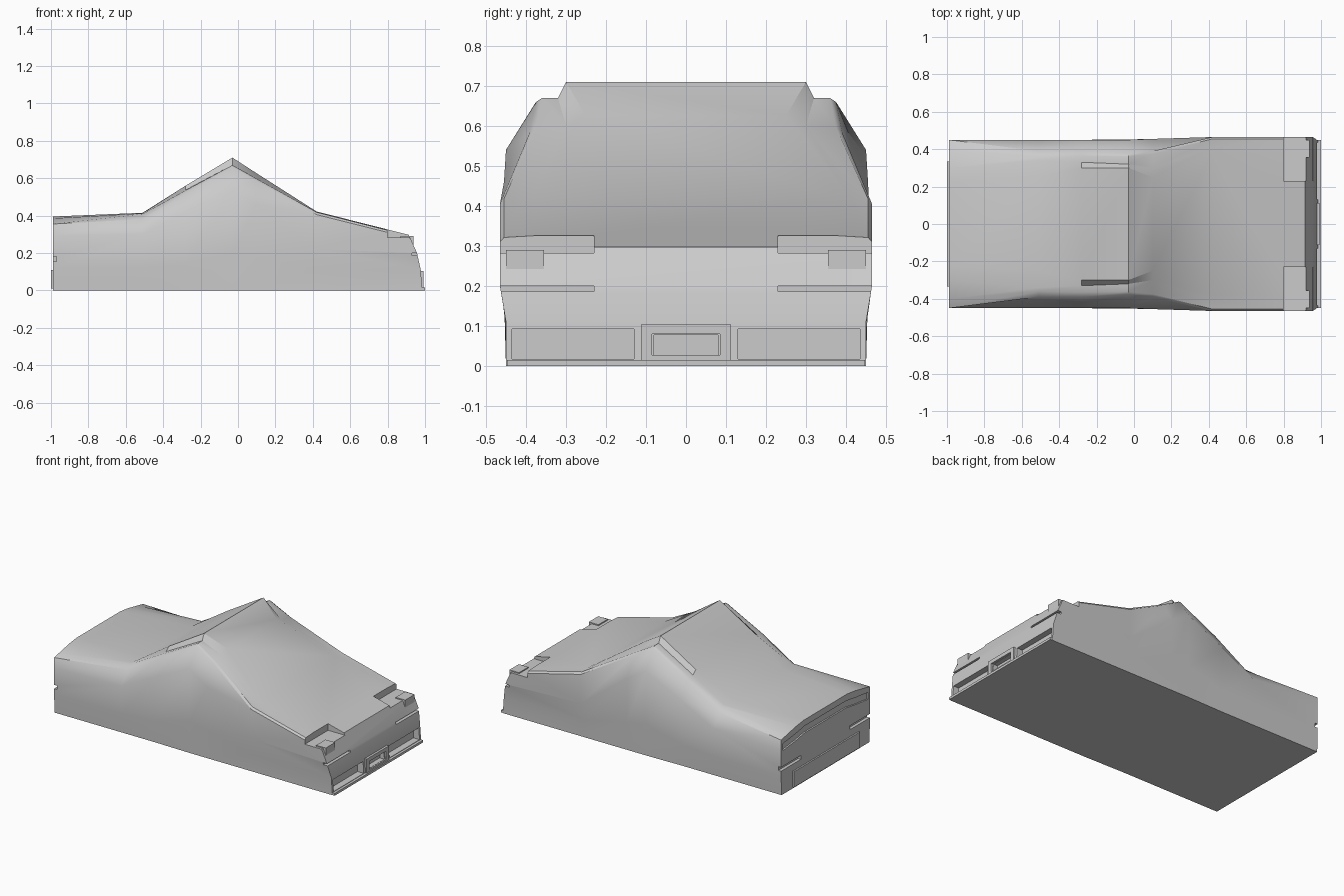
import bpy, bmesh

if "Cube" in bpy.data.objects:
    bpy.data.objects.remove(bpy.data.objects["Cube"])

mat = bpy.data.materials.new("body grey")
mat.diffuse_color = (0.6, 0.6, 0.6, 1)
mat.use_nodes = True
mat.node_tree.nodes["Principled BSDF"].inputs["Base Color"].default_value = mat.diffuse_color


def make_object(name, bm):
    bmesh.ops.recalc_face_normals(bm, faces=bm.faces)
    me = bpy.data.meshes.new(name)
    bm.to_mesh(me)
    bm.free()
    me.materials.append(mat)
    ob = bpy.data.objects.new(name, me)
    bpy.context.collection.objects.link(ob)
    return ob


def add_box(bm, x, y, z):
    m = bmesh.ops.create_cube(bm, size=1)["verts"]
    for v in m:
        v.co = [r[0] + (r[1] - r[0]) * (c + 0.5) for r, c in zip((x, y, z), v.co)]


def add_pair(bm, x, y, z):
    add_box(bm, x, y, z)
    add_box(bm, x, (-y[1], -y[0]), z)


def nose_x(z):
    # rounded nose profile
    pts = [(0, 0.985), (0.11, 0.977), (0.2, 0.957), (0.3, 0.912)]
    for (z0, x0), (z1, x1) in zip(pts, pts[1:]):
        if z <= z1:
            return x0 + (x1 - x0) * (z - z0) / (z1 - z0)
    return pts[-1][1]


# Car body: half cross-sections (y, z) lofted from tail to nose
# order: sill, rub line, shoulder, upper side, rail outer, rail inner, roof edge
sections = [
    (-0.99, [(.445, 0), (.45, .12), (.45, .29), (.45, .355), (.40, .365), (.30, .385), (.22, .395)]),
    (-0.51, [(.445, 0), (.45, .12), (.45, .30), (.39, .38), (.36, .408), (.34, .412), (.25, .415)]),
    (-0.28, [(.445, 0), (.45, .14), (.45, .42), (.39, .52), (.365, .535), (.33, .537), (.30, .56)]),
    (-0.03, [(.45, 0), (.452, .2), (.45, .54), (.375, .66), (.36, .67), (.32, .67), (.30, .71)]),
    (0.10, [(.45, 0), (.455, .18), (.455, .46), (.39, .585), (.375, .597), (.30, .60), (.25, .626)]),
    (0.42, [(.45, 0), (.452, .11), (.465, .22), (.465, .405), (.455, .418), (.41, .42), (.38, .422)]),
    (None, [(.45, 0), (.45, .11), (.465, .2), (.465, .28), (.455, .292), (.41, .295), (.38, .297)]),
]
bm = bmesh.new()
rings = []
for x, half in sections:
    pos = lambda z: nose_x(z) if x is None else x
    right = [bm.verts.new((pos(z), -y, z)) for y, z in half]
    left = [bm.verts.new((pos(z), y, z)) for y, z in half]
    rings.append(right + left[::-1])
n = len(rings[0])
for a, b in zip(rings, rings[1:]):
    for i in range(n):
        j = (i + 1) % n
        bm.faces.new((a[i], a[j], b[j], b[i]))
for r in (rings[0], rings[-1]):
    for i in range(n // 2 - 1):
        bm.faces.new((r[i], r[i + 1], r[n - 2 - i], r[n - 1 - i]))
body = make_object("car_body", bm)

# Cutter: lamp notches, grille slits, bumper openings, tail slits and tail band
bm = bmesh.new()
add_pair(bm, (0.80, 1.1), (0.23, 0.5), (0.283, 0.5))
add_pair(bm, (0.93, 1.1), (0.23, 0.5), (0.186, 0.200))
add_pair(bm, (0.94, 1.1), (0.13, 0.435), (0.018, 0.092))
add_box(bm, (0.95, 1.1), (-0.08, 0.08), (0.028, 0.078))
add_pair(bm, (-1.1, -0.97), (0.25, 0.5), (0.155, 0.18))
band = [(-.43, .28), (-.30, .295), (-.21, .31), (.21, .31), (.30, .295), (.43, .28)]
loop = band + [(y, z + 0.045) for y, z in reversed(band)]
f = bm.faces.new([bm.verts.new((-1.1, y, z)) for y, z in loop])
ext = bmesh.ops.extrude_face_region(bm, geom=[f])["geom"]
bmesh.ops.translate(bm, vec=(0.12, 0, 0),
                    verts=[g for g in ext if isinstance(g, bmesh.types.BMVert)])
cutter = make_object("detail_cutter", bm)
cutter.hide_render = True
cutter.hide_set(True)
mod = body.modifiers.new("cut", "BOOLEAN")
mod.operation = "DIFFERENCE"
mod.solver = "EXACT"
mod.object = cutter
dg = bpy.context.evaluated_depsgraph_get()
body.data = bpy.data.meshes.new_from_object(body.evaluated_get(dg))
body.modifiers.clear()
bpy.data.objects.remove(cutter)

bpy.ops.object.select_all(action="DESELECT")
body.select_set(True)
bpy.context.view_layer.objects.active = body
bpy.ops.object.shade_smooth_by_angle(angle=0.6)

# Headlamps at the outer nose corners
bm = bmesh.new()
add_pair(bm, (0.87, 0.938), (0.355, 0.45), (0.21, 0.29))
make_object("headlamps", bm)

# Front bumper lip and raised number plate frame
bm = bmesh.new()
add_box(bm, (0.96, 1.0), (-0.448, 0.448), (0, 0.015))
make_object("bumper_lip", bm)
bm = bmesh.new()
add_pair(bm, (0.95, 0.992), (0.085, 0.112), (0.002, 0.104))
add_box(bm, (0.95, 0.992), (-0.085, 0.085), (0.08, 0.104))
add_box(bm, (0.95, 0.992), (-0.085, 0.085), (0.002, 0.027))
make_object("front_plate_frame", bm)

# Rear bumper block
bm = bmesh.new()
add_box(bm, (-1.0, -0.97), (-0.335, 0.335), (0.01, 0.11))
make_object("rear_bumper", bm)
